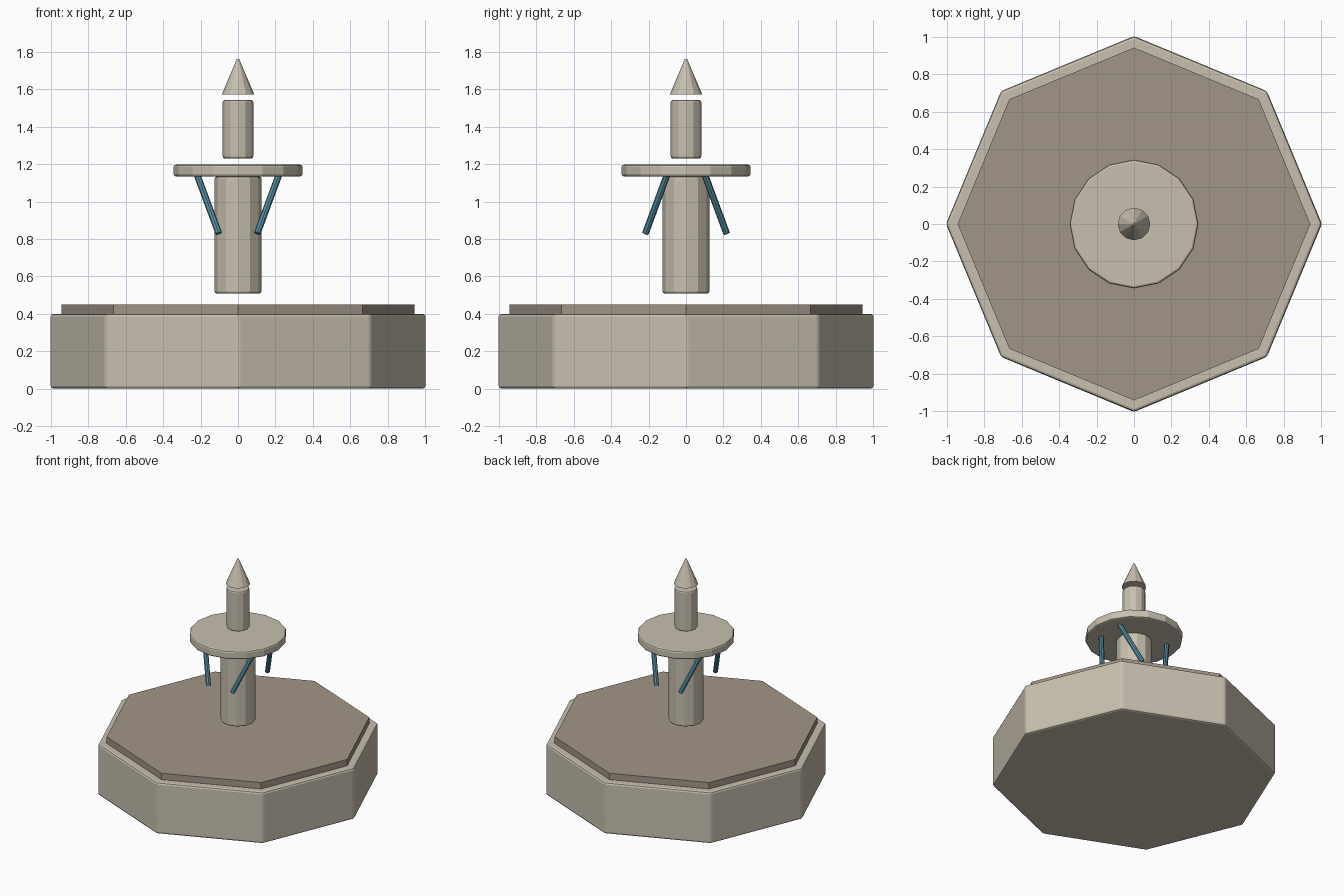
import bpy
from mathutils import Vector

if "Cube" in bpy.data.objects:
    bpy.data.objects.remove(bpy.data.objects["Cube"])


def material(name, color):
    m = bpy.data.materials.new(name)
    m.diffuse_color = color
    m.use_nodes = True
    m.node_tree.nodes["Principled BSDF"].inputs["Base Color"].default_value = m.diffuse_color
    return m


stone = material("stone", (0.58, 0.53, 0.43, 1))
dark_stone = material("dark_stone", (0.36, 0.30, 0.24, 1))
water = material("water", (0.09, 0.28, 0.36, 1))


def prism(name, sides, r, z0, z1, mat, bevel=0, top=None):
    """Upright prism (or tapered cone) with a corner on the +x axis."""
    bpy.ops.mesh.primitive_cone_add(
        vertices=sides, radius1=r, radius2=r if top is None else top,
        depth=z1 - z0, location=(0, 0, (z0 + z1) / 2))
    ob = bpy.context.object
    ob.name = name
    ob.data.materials.append(mat)
    if bevel:
        mod = ob.modifiers.new("bevel", "BEVEL")
        mod.width = bevel
        mod.segments = 2
        mod.limit_method = 'ANGLE'
        mod.angle_limit = 0.6
    return ob


def rod(name, a, b, r, mat):
    """Thin round rod between two points."""
    a, b = Vector(a), Vector(b)
    d = b - a
    bpy.ops.mesh.primitive_cylinder_add(
        vertices=8, radius=r, depth=d.length, location=(a + b) / 2,
        rotation=d.to_track_quat('Z', 'Y').to_euler())
    ob = bpy.context.object
    ob.name = name
    ob.data.materials.append(mat)


# Octagonal basin and the slab on top of it
basin = prism("basin", 8, 1.005, 0.0, 0.40, stone, 0.015)
basin.modifiers["bevel"].limit_method = 'NONE'
prism("basin_slab", 8, 0.943, 0.40, 0.45, dark_stone)

# Central stem, dish, upper stem and pointed finial
prism("lower_column", 12, 0.126, 0.508, 1.134, stone, 0.012)
prism("dish", 16, 0.344, 1.134, 1.197, stone, 0.012)
prism("upper_column", 12, 0.082, 1.229, 1.543, stone, 0.012)
prism("finial", 12, 0.087, 1.572, 1.763, stone, top=0.006)

# Four slanted water jets, mirrored across both axes
for sx, side in ((-1, "left"), (1, "right")):
    for sy, end in ((-1, "front"), (1, "back")):
        rod(f"water_jet_{end}_{side}",
            (sx * 0.103, sy * 0.217, 0.83), (sx * 0.217, sy * 0.103, 1.138),
            0.018, water)
